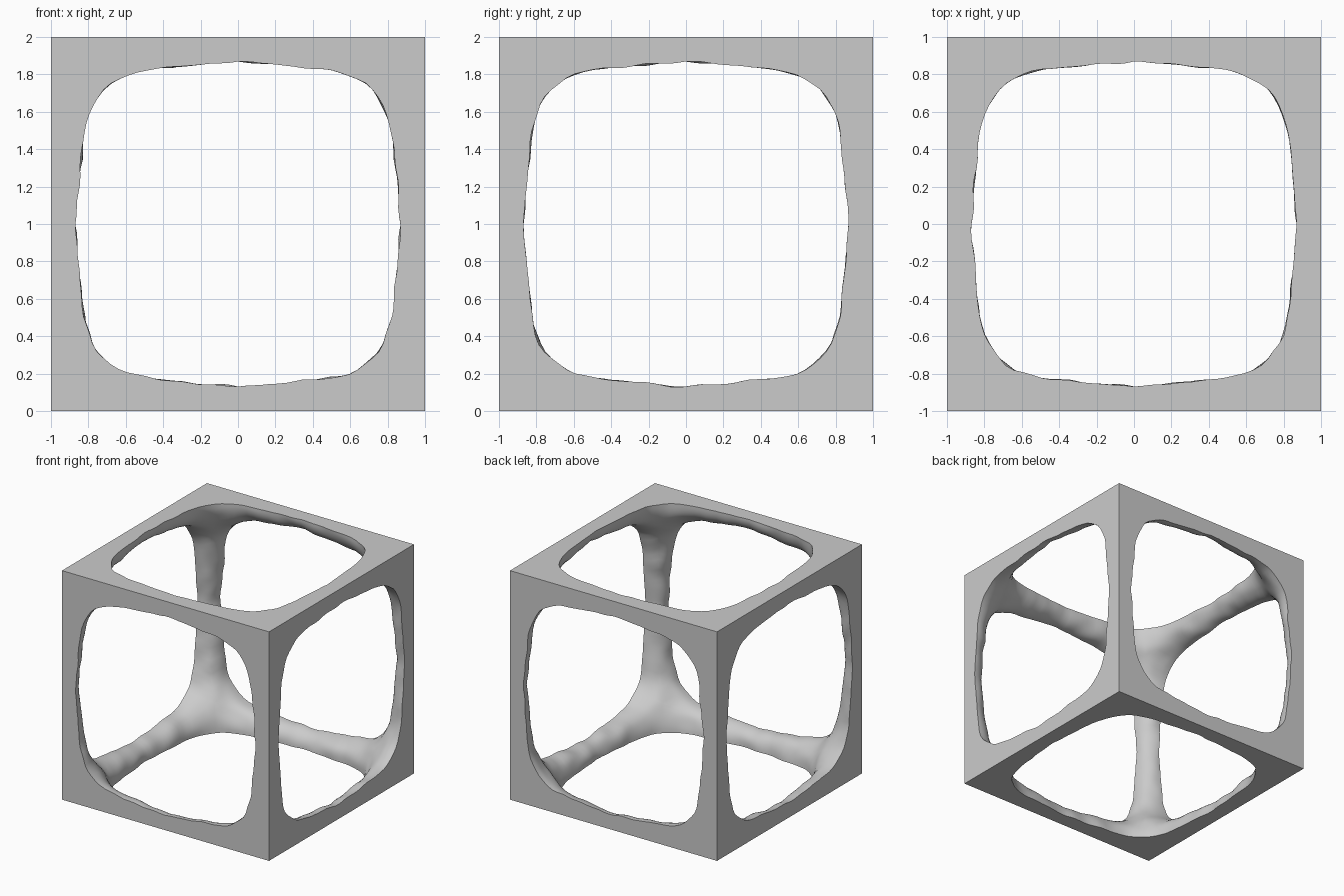
import bpy, bmesh, math
from mathutils import Vector, noise

if "Cube" in bpy.data.objects:
    bpy.data.objects.remove(bpy.data.objects["Cube"])

SEGMENTS = 128   # steps around each opening
RINGS = 9        # steps from opening rim to cube edge
BLEND = 0.14     # softness of the strut junctions
BULGE = 2.2      # roundness of the strut section


def field(p):
    """Below zero inside the struts, which run along the cube edges."""
    total = 0
    for i in range(3):
        a = max(0, 1 - abs(p[i - 1]))
        b = max(0, 1 - abs(p[i - 2]))
        radius = 0.13 + 0.025 * min(1, abs(p[i]) / 0.35)
        d = (a ** BULGE + b ** BULGE) ** (1 / BULGE) - radius
        total += math.exp(-d / BLEND)
    return -BLEND * math.log(total) + 0.012 * noise.noise(p * 7)


def first_hit(start, end):
    """Bisect from open space to the strut surface."""
    low, high = 0.0, 1.0
    for _ in range(24):
        mid = (low + high) / 2
        if field(start.lerp(end, mid)) > 0:
            low = mid
        else:
            high = mid
    return start.lerp(end, high)


def skin(bm, rows):
    """Quads between neighbouring closed rings of points."""
    rings = [[bm.verts.new(p) for p in row] for row in rows]
    for r0, r1 in zip(rings, rings[1:]):
        for i in range(SEGMENTS):
            j = (i + 1) % SEGMENTS
            bm.faces.new((r0[i], r0[j], r1[j], r1[i]))


# One cube side: flat outer border plus the rounded inner skin behind it
def add_side(bm, axis, sign):
    centre = Vector((0, 0, 0))
    middle = centre.copy()
    middle[axis] = sign
    edge, rim = [], []
    for i in range(SEGMENTS):
        angle = math.tau * i / SEGMENTS
        c, s = math.cos(angle), math.sin(angle)
        reach = max(abs(c), abs(s))
        p = middle.copy()
        p[axis - 1], p[axis - 2] = c / reach, s / reach
        edge.append(p)
        rim.append(first_hit(middle, p))
    skin(bm, [rim, edge])
    inner = [rim]
    for k in range(1, RINGS + 1):
        inner.append([first_hit(centre, r.lerp(e, k / RINGS))
                      for r, e in zip(rim, edge)])
    skin(bm, inner)


bm = bmesh.new()
for axis in range(3):
    for sign in (-1, 1):
        add_side(bm, axis, sign)
bmesh.ops.remove_doubles(bm, verts=bm.verts[:], dist=0.0002)
bmesh.ops.recalc_face_normals(bm, faces=bm.faces[:])
bmesh.ops.translate(bm, verts=bm.verts[:], vec=(0, 0, 1))
mesh = bpy.data.meshes.new("cube_frame")
bm.to_mesh(mesh)
bm.free()

# Plain grey material
grey = bpy.data.materials.new("plain_grey")
grey.use_nodes = True
grey.diffuse_color = (0.6, 0.6, 0.6, 1)
grey.node_tree.nodes["Principled BSDF"].inputs["Base Color"].default_value = grey.diffuse_color
mesh.materials.append(grey)

frame = bpy.data.objects.new("cube_frame", mesh)
bpy.context.collection.objects.link(frame)
bpy.ops.object.select_all(action="DESELECT")
frame.select_set(True)
bpy.context.view_layer.objects.active = frame
bpy.ops.object.shade_smooth_by_angle(angle=math.radians(35))
